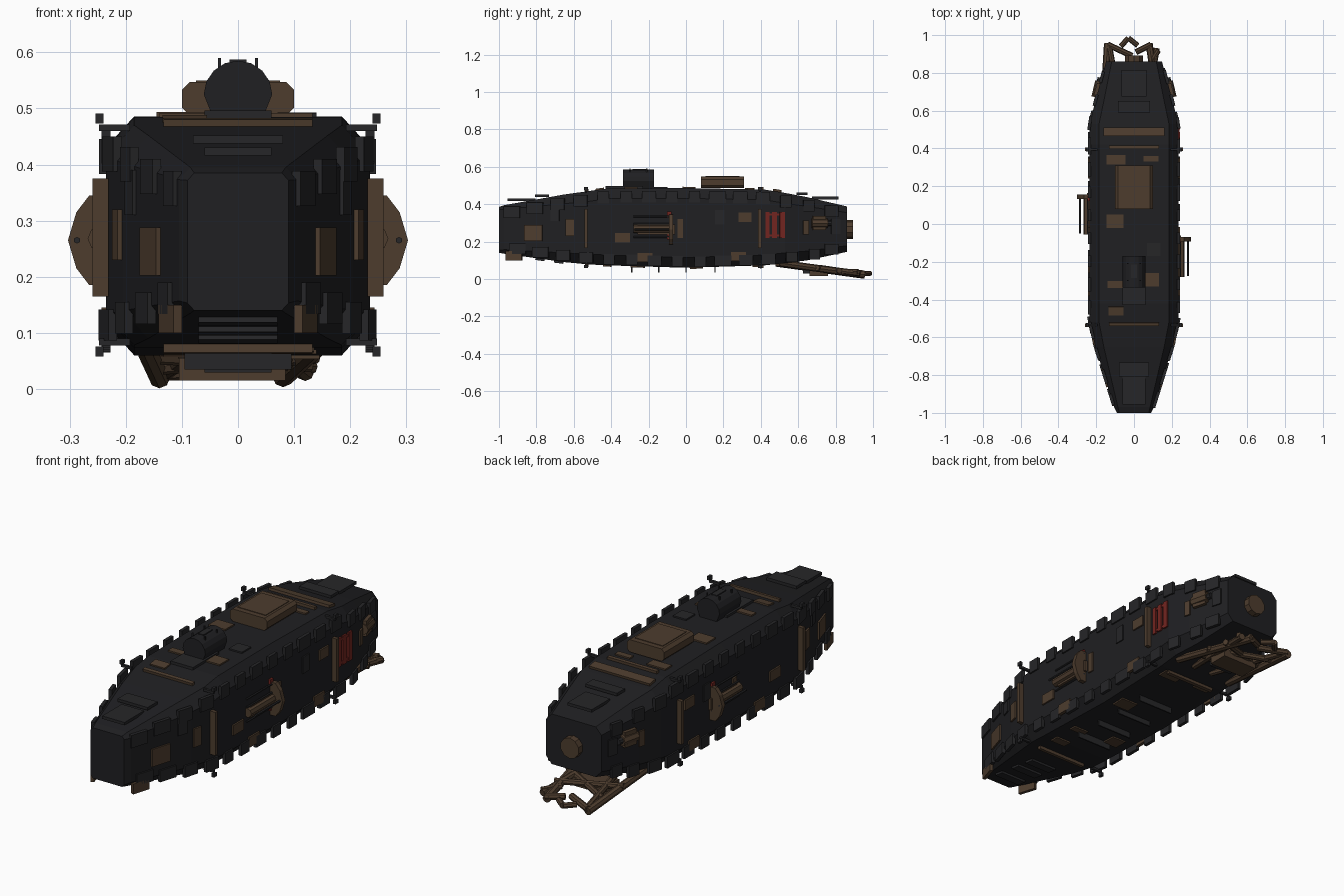
import bpy, bmesh, math, random
from mathutils import Vector

if "Cube" in bpy.data.objects:
    bpy.data.objects.remove(bpy.data.objects["Cube"])

random.seed(4)

def material(name, rgb):
    m = bpy.data.materials.new(name)
    m.diffuse_color = (*rgb, 1)
    m.use_nodes = True
    m.node_tree.nodes["Principled BSDF"].inputs["Base Color"].default_value = m.diffuse_color
    return m

DARK = material("dark_iron", (.014, .014, .016))
DARK2 = material("dark_plate", (.019, .019, .021))
BROWN = material("rust_brown", (.075, .046, .027))
RED = material("red_vent", (.17, .018, .014))

def finish(name, bm, mat):
    bmesh.ops.recalc_face_normals(bm, faces=bm.faces)
    me = bpy.data.meshes.new(name)
    bm.to_mesh(me)
    bm.free()
    ob = bpy.data.objects.new(name, me)
    bpy.context.collection.objects.link(ob)
    me.materials.append(mat)
    return ob

def loft(name, rings, mat):
    bm = bmesh.new()
    vs = [[bm.verts.new(p) for p in r] for r in rings]
    n = len(vs[0])
    for a, b in zip(vs, vs[1:]):
        for i in range(n):
            bm.faces.new((a[i], a[(i + 1) % n], b[(i + 1) % n], b[i]))
    bm.faces.new(vs[0])
    bm.faces.new(vs[-1])
    return finish(name, bm, mat)

def box(name, loc, size, mat, rot=(0, 0, 0)):
    bm = bmesh.new()
    bmesh.ops.create_cube(bm, size=1)
    bmesh.ops.scale(bm, vec=size, verts=bm.verts)
    ob = finish(name, bm, mat)
    ob.location, ob.rotation_euler = loc, rot
    return ob

def pipe(name, a, b, r, mat, sides=8):
    a, b = Vector(a), Vector(b)
    d = b - a
    bm = bmesh.new()
    bmesh.ops.create_cone(bm, cap_ends=True, segments=sides, radius1=r, radius2=r, depth=d.length)
    ob = finish(name, bm, mat)
    ob.location = (a + b) / 2
    ob.rotation_euler = d.to_track_quat('Z', 'Y').to_euler()
    return ob

# Hull stations: y, half width, top z, bottom z, chamfer
ST = [(-1, .09, .385, .14, .012), (-.97, .105, .395, .135, .02), (-.65, .205, .452, .09, .045),
      (-.52, .235, .47, .078, .05), (-.42, .235, .484, .073, .05), (0, .235, .486, .06, .05),
      (.42, .235, .478, .073, .05), (.53, .235, .46, .085, .05), (.65, .205, .437, .1, .045),
      (.86, .148, .388, .145, .03)]

def at(y, k):
    for a, b in zip(ST, ST[1:]):
        if y <= b[0]:
            return a[k] + (b[k] - a[k]) * (y - a[0]) / (b[0] - a[0])
    return ST[-1][k]

def slope(y, k):
    return math.atan((at(y + .02, k) - at(y - .02, k)) / .04)

rings = []
for y, w, t, b, c in ST:
    q = [(w - c, t), (w, t - c * 1.1), (w, b + c * 1.1), (w - c, b)]
    rings.append([(x, y, z) for x, z in q] + [(-x, y, z) for x, z in reversed(q)])
loft("hull", rings, DARK)

def side(name, s, y, z, ly, lz, mat, t=.016):
    return box(name, (s * at(y, 1), y, z), (t, ly, lz), mat, (0, 0, -s * slope(y, 1)))

def top(name, x, y, lx, ly, mat, t=.014):
    return box(name, (x, y, at(y, 2)), (lx, ly, t), mat, (slope(y, 2), 0, 0))

def bottom(name, x, y, lx, ly, mat, t=.014):
    return box(name, (x, y, at(y, 3)), (lx, ly, t), mat, (slope(y, 3), 0, 0))

for s in (-1, 1):
    # Staggered armour plates along the upper and lower edges
    for i in range(15):
        y = -.93 + i * .122
        ly = random.choice((.06, .075, .09))
        side("upper_edge_plate", s, y, at(y, 2) - .045, ly, .062, DARK2)
        side("lower_edge_plate", s, y + .03 if i < 14 else y, at(y, 3) + .032, ly, .056, DARK2)
    # Side patches
    for y, z, ly, lz in ((-.815, .245, .1, .085), (-.62, .275, .045, .09), (-.34, .22, .08, .05),
                         (-.22, .115, .08, .05), (-.03, .27, .03, .1), (.315, .33, .07, .05),
                         (.28, .12, .08, .05), (.64, .275, .03, .075), (-.92, .125, .09, .05)):
        side("side_patch", s, y, z, ly, lz, BROWN)
    for y, z in ((-.7, .35), (.18, .33), (.8, .28)):
        side("dark_side_patch", s, y, z, .05, .08, DARK2, .012)
    # Frame bars and their corner blocks
    for y in (-.535, .395):
        box("side_frame_bar", (s * .245, y, .27), (.028, .018, .21), BROWN)
        for z in (.067, .482):
            box("frame_corner_block", (s * .247, y, z), (.014, .022, .018), DARK2)
            box("frame_corner_arm", (s * .22, y, z * .92 + .022), (.055, .012, .012), DARK2)
    # Rear thruster pods
    box("thruster_mount", (s * .19, .71, .3), (.03, .07, .075), BROWN, (0, 0, s * .27))
    pipe("thruster_pod", (s * .2, .67, .298), (s * .18, .755, .298), .026, BROWN)
    pipe("thruster_nozzle", (s * .183, .75, .298), (s * .178, .775, .298), .015, DARK2)

# Broadside gun shields with barrels
for s, gy in ((1, -.07), (-1, .155)):
    prof = [(.225, .345), (.265, .345), (.288, .315), (.303, .265), (.288, .215), (.265, .185), (.225, .185)]
    loft("gun_shield", [[(s * x, gy + d, z) for x, z in prof] for d in (-.022, 0)], BROWN)
    side("gun_backing", s, gy - .09, .265, .2, .055, BROWN, .03)
    pipe("gun_body", (s * .246, gy - .21, .268), (s * .246, gy, .268), .022, BROWN)
    pipe("outer_barrel", (s * .287, gy - .205, .265), (s * .287, gy, .265), .006, DARK2, 6)
    for z in (.335, .295, .225):
        pipe("thin_barrel", (s * .244, gy - .21, z), (s * .244, gy, z), .005, DARK2, 6)
    for z in (.345, .225):
        side("gun_red_trim", s, gy - .02, z, .025, .03, RED, .02)

# Red vent, right side
for y, w in ((.435, .022), (.473, .028), (.515, .028)):
    side("red_vent_slat", 1, y, .288, w, .14, RED, .016)
for z in (.232, .345):
    side("red_vent_rail", 1, .475, z, .1, .012, RED, .012)

# Top and bottom frame bars
for y in (-.53, .405):
    top("top_frame_bar", 0, y, .265, .018, BROWN, .026)
    bottom("bottom_frame_bar", 0, y, .265, .018, BROWN, .03)
top("top_wide_bar", 0, .487, .325, .045, BROWN, .024)

# Deck patches
for x, y, lx, ly in ((-.095, .34, .1, .05), (.09, .345, .08, .03), (-.1, .015, .09, .07),
                     (-.1, -.32, .08, .035), (-.095, -.46, .08, .045), (.095, -.295, .075, .07)):
    top("deck_patch", x, y, lx, ly, BROWN)
    bottom("belly_patch", -x, y + .04, lx, ly, BROWN)
top("deck_hatch", .105, -.135, .07, .07, DARK2)

# Nose and stern slabs
for y, ly, w, dz in ((-.88, .15, .12, .012), (-.77, .075, .16, .014), (.745, .14, .13, .018), (.62, .06, .17, .012)):
    box("deck_slab", (0, y, at(y, 2) + dz), (w, ly, .014), DARK2)
for y in (-.9, -.78, -.68):
    bottom("chin_slat", 0, y, .14, .05, DARK2, .02)

# Command turret on its base plate
box("turret_base", (0, -.33, .488), (.12, .2, .016), DARK2)
ring = [(.061 * math.cos(a), .525 + .06 * math.sin(a)) for a in [math.pi * i / 8 for i in range(9)]]
ring = [(.045, .485)] + ring + [(-.045, .485)]
loft("command_turret", [[(x, y, z) for x, z in ring] for y in (-.337, -.17)], DARK)
box("turret_hatch", (0, -.25, .583), (.03, .07, .008), DARK2)
for x in (-.033, .033):
    for y in (-.3, -.21):
        box("turret_antenna", (x, y, .577), (.006, .006, .026), DARK2)

# Brown cargo housing
def slab(w, y0, y1, z0, z1, c):
    p = [(w, z0 + c), (w, z1 - c), (w - c, z1), (c - w, z1), (-w, z1 - c), (-w, z0 + c), (c - w, z0), (w - c, z0)]
    loft("cargo_housing", [[(x, y, z) for x, z in p] for y in (y0, y1)], BROWN)
slab(.1, .08, .31, .487, .547, .014)
box("cargo_lid", (0, .195, .546), (.15, .18, .008), BROWN)

# Stern exhaust and keel fins
pipe("stern_exhaust", (0, .85, .265), (0, .892, .265), .05, BROWN, 10)
for y in (-.29, -.145, 0, .155):
    box("keel_fin", (0, y, .052), (.19, .007, .034), DARK2)

# Pipe truss under the stern
box("truss_box", (-.01, .71, .035), (.19, .1, .04), BROWN)
box("truss_plate", (0, .65, .04), (.12, .05, .022), DARK2)
truss = [((-.17, .48, .085), (-.14, .955, .02), .019), ((.15, .5, .085), (.08, .955, .022), .019),
         ((-.05, .5, .085), (-.13, .94, .03), .015), ((.05, .5, .085), (.12, .93, .03), .016),
         ((-.14, .95, .03), (-.01, .89, .035), .016), ((-.07, .94, .03), (-.03, .985, .03), .014),
         ((-.03, .985, .03), (.02, .945, .03), .014), ((.01, .91, .035), (.09, .95, .03), .016),
         ((-.17, .72, .06), (.13, .82, .045), .015), ((.14, .7, .06), (-.14, .84, .04), .015),
         ((.08, .84, .04), (.13, .92, .04), .014), ((-.15, .6, .075), (.14, .62, .075), .013)]
for a, b, r in truss:
    pipe("stern_truss_pipe", a, b, r, BROWN)
